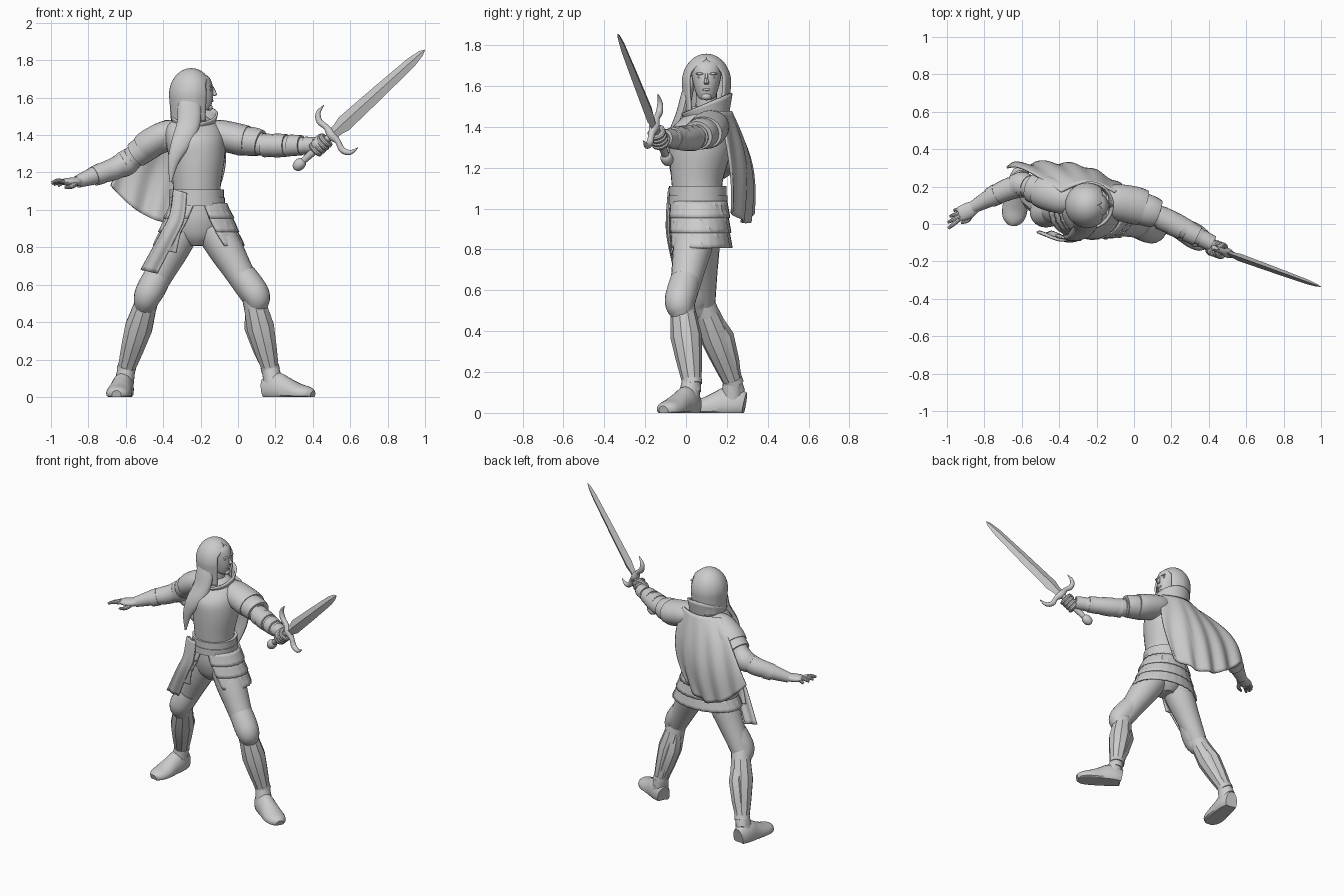
import bpy, bmesh
from math import sin, cos, pi, radians
from mathutils import Vector

cube = bpy.data.objects.get("Cube")
if cube:
    bpy.data.objects.remove(cube)
grey = bpy.data.materials.new("plain_grey")
grey.use_nodes = True
grey.diffuse_color = (.6, .6, .6, 1)
grey.node_tree.nodes["Principled BSDF"].inputs["Base Color"].default_value = (.6, .6, .6, 1)
X, Y, Z = Vector((1, 0, 0)), Vector((0, 1, 0)), Vector((0, 0, 1))
parts = []

def make(name, verts, faces, thick=0.0):
    mesh = bpy.data.meshes.new(name)
    mesh.from_pydata(verts, [], faces)
    bm = bmesh.new()
    bm.from_mesh(mesh)
    bmesh.ops.remove_doubles(bm, verts=bm.verts, dist=1e-5)
    bmesh.ops.recalc_face_normals(bm, faces=bm.faces)
    bm.to_mesh(mesh)
    bm.free()
    mesh.materials.append(grey)
    obj = bpy.data.objects.new(name, mesh)
    bpy.context.collection.objects.link(obj)
    if thick:
        mod = obj.modifiers.new("thickness", "SOLIDIFY")
        mod.thickness, mod.offset = thick, 0
    parts.append(obj)

def spline(rows, steps):
    """Catmull-Rom through rows of any length."""
    out = []
    for i in range(len(rows) - 1):
        p = [rows[max(0, min(len(rows) - 1, i + k))] for k in (-1, 0, 1, 2)]
        for s in range(steps):
            t = s / steps
            out.append([.5 * (2 * b + (c - a) * t + (2 * a - 5 * b + 4 * c - d) * t * t
                        + (3 * b - a - 3 * c + d) * t ** 3) for a, b, c, d in zip(*p)])
    return out + [list(rows[-1])]

def loft(name, rows, ref=Z, n=20, steps=4, level=False, floor=False):
    """Elliptic rings (x, y, z, a, b) along a path; a lies along ref."""
    rows = spline(rows, steps) if steps > 1 else rows
    cs = [Vector(r[:3]) for r in rows]
    verts, faces = [], []
    for i, r in enumerate(rows):
        t = (cs[min(i + 1, len(cs) - 1)] - cs[max(i - 1, 0)]).normalized()
        u = X if level else (ref - t * ref.dot(t)).normalized()
        w = Y if level else t.cross(u)
        for k in range(n):
            g = 2 * pi * k / n
            p = cs[i] + u * cos(g) * max(r[3], .0005) + w * sin(g) * max(r[4], .0005)
            p.z = max(p.z, 0) if floor else p.z
            verts.append(p)
    for i in range(len(rows) - 1):
        for k in range(n):
            j = (k + 1) % n
            faces.append((i * n + k, i * n + j, i * n + n + j, i * n + n + k))
    last = (len(rows) - 1) * n
    make(name, verts, faces + [tuple(range(n)), tuple(range(last, last + n))])

def tube(name, pts, radii, wide=1.0, **kw):
    loft(name, [(*p, r, r * wide) for p, r in zip(pts, radii)], **kw)

def ball(name, c, r):
    loft(name, [(c[0], c[1], c[2] + r[2] * sin(a), r[0] * cos(a), r[1] * cos(a))
                for a in [radians(-90 + 18 * i) for i in range(11)]], level=True, n=16, steps=1)

def sheet(name, fn, nu, nv, thick):
    m = nu + 1
    make(name, [fn(i / nu, j / nv) for j in range(nv + 1) for i in range(m)],
         [(j * m + i, j * m + i + 1, j * m + m + i + 1, j * m + m + i)
          for j in range(nv) for i in range(nu)], thick)

# torso, neck, pelvis and belt
loft("breastplate", [(-.22, .055, 1.07, .125, .12), (-.22, .055, 1.15, .13, .128),
     (-.22, .07, 1.28, .15, .152), (-.23, .08, 1.38, .158, .155),
     (-.24, .1, 1.45, .14, .115), (-.24, .1, 1.5, .07, .07)], level=True, n=32)
tube("neck", [(-.24, .1, 1.44), (-.225, .1, 1.58)], (.055, .05), level=True)
loft("pelvis", [(-.22, .06, 1.05, .14, .125), (-.22, .06, .95, .15, .125),
     (-.22, .06, .86, .12, .1), (-.22, .06, .81, .05, .06)], level=True)
for i, (z, r) in enumerate([(1.02, .15), (1.065, .145)]):
    tube(f"belt_{i}", [(-.22, .058, z), (-.22, .058, z + .045)], (r, r), wide=.96, level=True, n=32, steps=1)

# layered skirt, split at the front
for i in range(3):
    def tier(u, v, i=i):
        drop = (i + v * 1.1) / 3
        gap = radians(10 + 24 * drop)
        g = -pi / 2 + gap + u * 2 * (pi - gap)
        flare = .008 * v + .003 * sin(24 * g)
        return (-.21 + (.145 + .085 * drop + flare) * cos(g),
                .063 + (.135 + .016 * drop + flare) * sin(g), 1.035 - .22 * drop)
    sheet(f"skirt_tier_{i}", tier, 48, 4, .01)

# sash strips, curving down over the right thigh
for i, end in enumerate([(-.475, -.045, .68), (-.375, -.075, .79)]):
    mid = spline([(-.31, -.078, 1.11), (-.325, -.088, .98), (-.355 - .02 * (1 - i), -.085, .87), end], 6)
    def strip(u, v, mid=mid, i=i):
        p = mid[round(v * 18)]
        return (p[0] + (u - .5) * (.07 + .02 * v), p[1] + .012 * i + .005 * sin(u * 9), p[2] - .02 * u)
    sheet(f"sash_{i}", strip, 8, 18, .01)

# head and face, turned to the left
loft("head", [(-.175, .1, 1.535, .025, .025), (-.195, .1, 1.55, .05, .044),
     (-.21, .1, 1.6, .077, .062), (-.222, .1, 1.66, .087, .074),
     (-.235, .1, 1.71, .08, .075), (-.24, .1, 1.74, .03, .03)], level=True, n=24)
loft("nose", [(-.14, .1, 1.66, .008, .008), (-.13, .1, 1.635, .011, .009),
     (-.126, .1, 1.615, .013, .013), (-.137, .1, 1.608, .008, .01)], level=True, n=10)
ball("lips", (-.14, .1, 1.583), (.009, .019, .007))
ball("chin", (-.155, .1, 1.548), (.02, .025, .018))
for side, s in (("left", 1), ("right", -1)):
    ball(f"{side}_eye", (-.147, .1 + s * .03, 1.643), (.006, .014, .006))
    ball(f"{side}_brow", (-.143, .1 + s * .032, 1.66), (.009, .022, .006))

def hair(u, v):
    fall = max(0, v - .5) * 2
    polar = min(v * 2, 1) * pi / 2
    k = max(0, min(1, (v - .16) / .24))
    gap = radians(46) * k * k * (3 - 2 * k)
    g = gap + u * 2 * (pi - gap)
    r = sin(polar) * (1 - .1 * fall) + .012 * sin(13 * g) * v * v
    return (-.25 + .113 * r * cos(g), .1 + .115 * r * sin(g), 1.615 + .137 * cos(polar) - .14 * fall)

sheet("hair_cap", hair, 48, 24, .012)
loft("front_lock", [(-.26, .03, 1.65, .03, .02), (-.26, .005, 1.56, .06, .028),
     (-.265, -.02, 1.46, .062, .03), (-.305, -.062, 1.36, .052, .024),
     (-.345, -.07, 1.26, .03, .018), (-.36, -.066, 1.15, .006, .006)], ref=X)

# standing collar and cape
def collar(u, v):
    g = -pi / 2 + .25 + u * (2 * pi - .5)
    r = .1 + .022 * v
    return (-.235 + r * cos(g), .1 + r * sin(g), 1.43 + (.085 + .05 * sin(g)) * v)

def cape(u, v):
    top = Vector((-.1 - .29 * u, .17 + .05 * sin(pi * u), 1.475))
    low = (Vector((-.16, .225, .99)) * (1 - u) ** 2 + Vector((-.42, .35, .82)) * 2 * u * (1 - u)
           + Vector((-.68, .31, 1.13)) * u * u)
    p = top.lerp(low, v)
    p.x += .06 * sin(pi * v) * (1 - u) - .045 * sin(pi * v) * u
    p.y += .045 * sin(pi * v) * (.2 + .8 * min(1, 3 * u)) + .013 * v * sin(26 * u + 3 * v)
    return p

sheet("collar", collar, 40, 6, .012)
sheet("cape", cape, 60, 24, .012)

# left arm, reaching forward with the sword
tube("left_upper_arm", [(-.13, .12, 1.39), (0, .09, 1.37), (.13, .05, 1.352)], (.075, .07, .06))
tube("left_forearm", [(.1, .055, 1.352), (.2, .01, 1.342), (.3, -.04, 1.342), (.42, -.11, 1.34)],
     (.057, .061, .053, .034))
for i, (x, r) in enumerate([(.14, .064), (.2, .064), (.28, .058), (.36, .047)]):
    c = Vector((x, .04 - .5 * (x - .13), 1.345))
    tube(f"left_bracer_band_{i}", [c, c + Vector((.06, -.03, 0))], (r, r - .004), steps=1)
tube("left_pauldron_top", [(-.17, .13, 1.43), (-.1, .12, 1.405), (0, .1, 1.378), (.05, .085, 1.37)],
     (.055, .078, .084, .08), wide=1.2)
tube("left_pauldron_low", [(0, .095, 1.37), (.08, .07, 1.365), (.12, .055, 1.357)], (.078, .077, .071), wide=1.1)

# right arm, swung back and out
tube("right_upper_arm", [(-.34, .12, 1.4), (-.47, .17, 1.345), (-.6, .21, 1.25)], (.075, .068, .058))
tube("right_forearm", [(-.58, .205, 1.265), (-.66, .19, 1.22), (-.75, .15, 1.19), (-.86, .09, 1.15)],
     (.056, .06, .051, .033))
tube("right_elbow_guard", [(-.565, .2, 1.28), (-.6, .21, 1.25), (-.64, .2, 1.23)], (.062, .069, .062))
tube("right_cuff", [(-.73, .16, 1.195), (-.77, .14, 1.18)], (.057, .053), steps=1)
tube("right_pauldron_top", [(-.32, .13, 1.43), (-.38, .14, 1.405), (-.46, .165, 1.36), (-.5, .18, 1.33)],
     (.055, .075, .08, .077), wide=1.15)
tube("right_pauldron_low", [(-.46, .165, 1.355), (-.545, .195, 1.295)], (.077, .071), wide=1.1)

# open right hand
loft("right_palm", [(-.84, .1, 1.155, .026, .03), (-.88, .075, 1.15, .024, .042),
     (-.925, .055, 1.15, .019, .04), (-.94, .05, 1.15, .01, .03)])
for i in range(4):
    k = i - 1.5
    base = Vector((-.92 + .01 * k, .055 + .02 * k, 1.15))
    tip = base + Vector((-.075 + .012 * abs(k), -.03 + .012 * k, -.012 - .006 * k))
    tube(f"right_finger_{i}", [base, base.lerp(tip, .5) + Z * .008, tip], (.013, .012, .008), n=10)
tube("right_thumb", [(-.87, .05, 1.14), (-.89, .02, 1.125), (-.925, .005, 1.12)], (.015, .013, .007), n=10)

# sword, set out along its blade axis and guard axis
hilt = Vector((.5, -.155, 1.4))
along = Vector((.713, -.258, .651)).normalized()
across = Vector((-.57, .22, .79))
across = (across - along * across.dot(along)).normalized()
flat = along.cross(across)

def on_sword(s, w=0.0, f=0.0):
    return hilt + along * s + across * w + flat * f

loft("blade", [(*on_sword(s), a, a * .45) for s, a in
     [(0, .03), (.05, .034), (.09, .045), (.35, .038), (.6, .028), (.67, .016), (.7, 0)]], ref=across, n=4, steps=1)
half = [(.07, .15, .002), (.02, .14, .013), (-.005, .1, .017), (.005, .05, .016)]
guard = half + [(0, 0, .026)] + [(s, -w, r) for s, w, r in reversed(half)]
tube("cross_guard", [on_sword(s, w) for s, w, r in guard], [r for s, w, r in guard], ref=flat, n=12)
tube("grip", [on_sword(s) for s in (0, -.12, -.22)], (.019, .021, .017), ref=flat, n=14)
tube("pommel", [on_sword(s) for s in (-.205, -.22, -.245, -.27, -.28)],
     (.014, .027, .031, .022, .004), ref=flat, n=14)

# left fist round the grip
ball("left_palm", on_sword(-.085, .005, .01), (.042, .035, .04))
for i in range(4):
    ring = [2 * pi * k / 12 for k in range(13)]
    tube(f"left_finger_{i}", [on_sword(-.045 - .024 * i, .032 * cos(g), .032 * sin(g)) for g in ring],
         [.0145] * 13, ref=along, n=10, steps=1)
tube("left_thumb", [on_sword(-.09, .03, .02), on_sword(-.05, .035, -.01), on_sword(-.04, .01, -.035)],
     (.017, .015, .009), n=10)

# legs: hip, knee and ankle centres, then heel and toe
def leg(side, *joints):
    hip, knee, ankle, heel, toe = map(Vector, joints)
    kick = (toe - heel).normalized()
    front = kick * .018
    at = lambda t: hip.lerp(knee, t)
    shin = lambda t: knee.lerp(ankle, t)
    tube(f"{side}_thigh", [at(t) for t in (0, .3, .6, 1)], (.1, .094, .08, .064), ref=Y)
    tube(f"{side}_calf", [shin(t) for t in (0, .3, .7, 1.1)], (.06, .063, .05, .04), ref=Y)
    # knee plate narrowing downwards, then shin armour with a raised back plate and a rim
    tube(f"{side}_knee_plate", [at(.7) + front * .5, at(.86) + front, knee + front * 1.2,
         shin(.13) + front, shin(.24) + front], (.074, .077, .073, .058, .03), ref=Y)
    tube(f"{side}_greave", [shin(t) for t in (.14, .42, .7, .97)], (.064, .077, .064, .048), ref=Y, n=10, steps=1)
    loft(f"{side}_calf_plate", [(*(shin(t) - kick * d), r, r) for t, d, r in
         [(.2, .02, .045), (.42, .035, .056), (.72, .02, .05), (.9, .005, .045)]], ref=Y, n=8, steps=1)
    tube(f"{side}_greave_rim", [shin(.94), shin(1)], (.05, .05), ref=Y, steps=1)
    tube(f"{side}_ankle", [shin(.95), heel.lerp(toe, .2) + Z * .05], (.046, .054), ref=Y)
    loft(f"{side}_boot", [(*(heel.lerp(toe, t) + Z * h * .3), h * .7, w) for t, h, w in
         [(0, .1, .042), (.12, .12, .054), (.27, .13, .06), (.45, .105, .062),
          (.7, .072, .068), (.9, .055, .056), (1, .035, .025)]], floor=True)

leg("left", (-.13, .05, .9), (.08, -.02, .54), (.175, .03, .14), (.145, .04, 0), (.4, -.11, 0))
leg("right", (-.3, .065, .9), (-.48, .08, .54), (-.6, .235, .14), (-.605, .285, 0), (-.65, -.005, 0))

# smooth shading with sharp edges kept
bpy.ops.object.select_all(action="DESELECT")
for obj in parts:
    obj.select_set(True)
bpy.context.view_layer.objects.active = parts[0]
bpy.ops.object.shade_smooth_by_angle(angle=radians(35))
